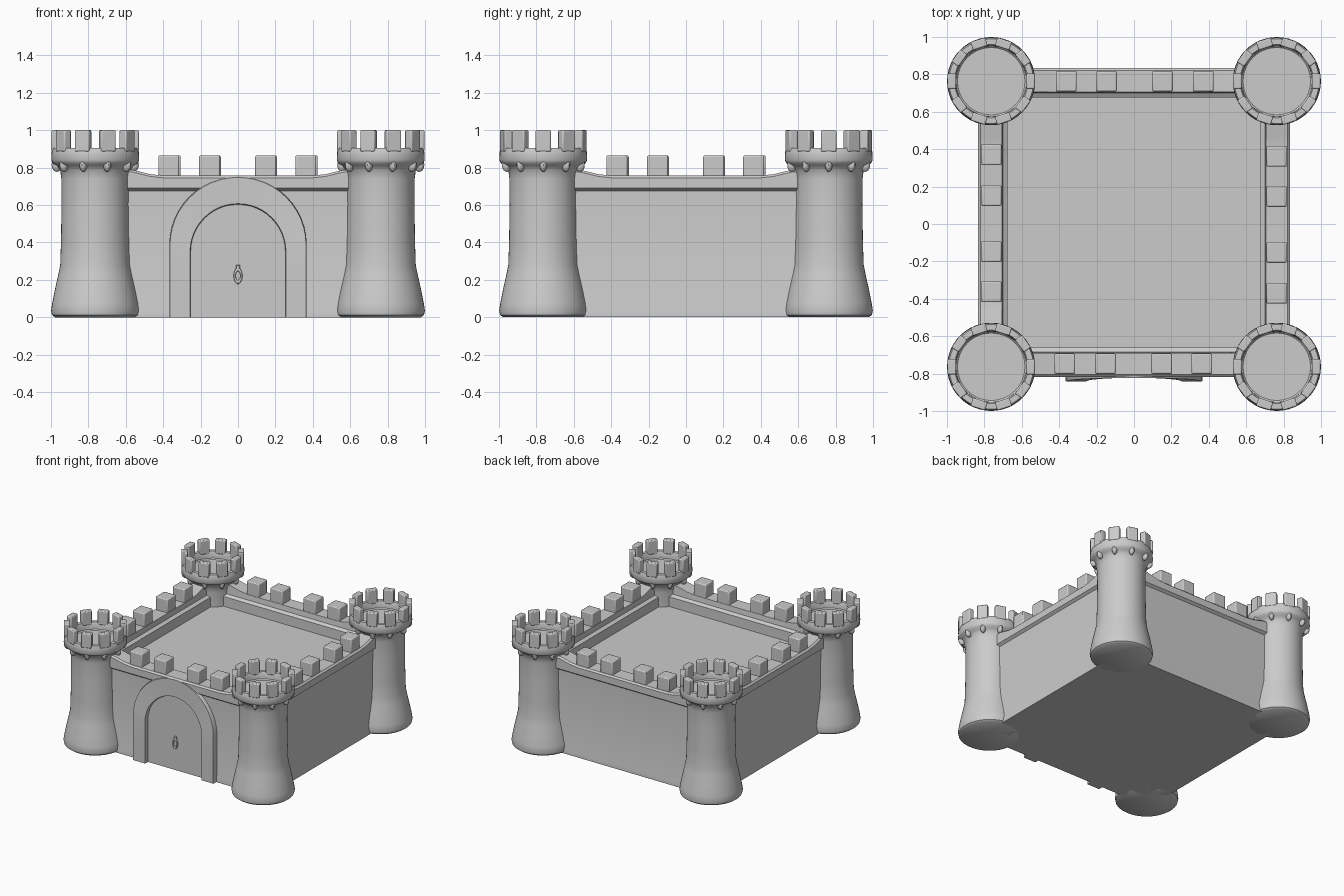
import bpy, bmesh
from math import sin, cos, pi, radians
from mathutils import Matrix, Vector

if "Cube" in bpy.data.objects:
    bpy.data.objects.remove(bpy.data.objects["Cube"])


def finish(name, bm, smooth=True, bevel=0):
    bmesh.ops.recalc_face_normals(bm, faces=bm.faces)
    me = bpy.data.meshes.new(name)
    bm.to_mesh(me)
    bm.free()
    ob = bpy.data.objects.new(name, me)
    bpy.context.collection.objects.link(ob)
    if bevel:
        m = ob.modifiers.new("soft_edges", 'BEVEL')
        m.width, m.segments = bevel, 2
    if smooth:
        bpy.ops.object.select_all(action='DESELECT')
        ob.select_set(True)
        bpy.context.view_layer.objects.active = ob
        bpy.ops.object.shade_smooth_by_angle(angle=radians(40))
    return ob


def add_box(bm, size, mat):
    bmesh.ops.create_cube(bm, size=1, matrix=mat @ Matrix.Diagonal((*size, 1)))


def loft(bm, rings, cap=True):
    """Skin consecutive closed rings of points."""
    rows = [[bm.verts.new(p) for p in r] for r in rings]
    n = len(rows[0])
    for a, b in zip(rows, rows[1:]):
        for i in range(n):
            j = (i + 1) % n
            bm.faces.new((a[i], a[j], b[j], b[i]))
    if cap:
        bm.faces.new(rows[0])
        bm.faces.new(rows[-1])


# Round towers: flared foot, shaft, overhanging hollow crown
TOWER = [(.215, 0), (.231, .012), (.236, .035), (.23, .075), (.215, .15), (.197, .23),
         (.187, .28), (.183, .4), (.18, .6), (.181, .74), (.187, .785), (.205, .81),
         (.226, .822), (.235, .84), (.233, .885), (.226, .905), (.196, .905),
         (.19, .895), (.188, .85), (.18, .842)]
for sx, sy, label in ((-1, -1, "front_left"), (1, -1, "front_right"),
                      (-1, 1, "back_left"), (1, 1, "back_right")):
    c = Vector((sx * .763, sy * .763, 0))
    bm = bmesh.new()
    loft(bm, [[c + Vector((r * cos(2 * pi * k / 48), r * sin(2 * pi * k / 48), z))
               for k in range(48)] for r, z in TOWER])
    finish(label + "_tower", bm)

    # Crown battlements and the small corbels hanging under the crown
    teeth, corbels = bmesh.new(), bmesh.new()
    for k in range(10):
        turn = Matrix.Translation(c) @ Matrix.Rotation(k * pi / 5, 4, 'Z')
        add_box(teeth, (.046, .082, .115), turn @ Matrix.Translation((.21, 0, .9425)))
        bmesh.ops.create_uvsphere(
            corbels, u_segments=12, v_segments=8, radius=1,
            matrix=turn @ Matrix.Translation((.205, 0, .815)) @ Matrix.Diagonal((.028, .02, .038, 1)))
    finish(label + "_tower_battlements", teeth, bevel=.007)
    finish(label + "_tower_corbels", corbels)

# Curtain walls: one cross-section (outward distance, height), parapet rising at the ends
WALL = [(.66, 0), (.675, .60), (.675, .70), (.70, .715), (.705, .757), (.82, .757),
        (.833, .745), (.833, .69), (.812, .675), (.81, .07), (.82, .03), (.82, 0)]
STATIONS = [(-.66, .035), (-.56, .03), (-.47, .008), (-.4, 0),
            (.4, 0), (.47, .008), (.56, .03), (.66, .035)]
for side, angle, shift in (("front", 0, -.015), ("right", 90, 0),
                           ("back", 180, 0), ("left", 270, 0)):
    rot = Matrix.Rotation(radians(angle), 4, 'Z')
    bm = bmesh.new()
    loft(bm, [[rot @ Vector((t, -(d + shift), z + (lift if z > .74 else 0)))
               for d, z in WALL] for t, lift in STATIONS])
    finish(side + "_wall", bm)
    bm = bmesh.new()
    for t in (-.37, -.152, .148, .362):
        add_box(bm, (.112, .108, .13), rot @ Matrix.Translation((t, -(.762 + shift), .8)))
    finish(side + "_wall_battlements", bm, bevel=.008)

# Solid courtyard deck filling the castle down to the ground
bm = bmesh.new()
add_box(bm, (1.4, 1.4, .62), Matrix.Translation((0, 0, .31)))
finish("courtyard_deck", bm, smooth=False)


# Gate arch: legs and half-round head
def arch_path(r, spring):
    pts = [(r, 0), (r, spring * .5)]
    pts += [(r * cos(pi * k / 24), spring + r * sin(pi * k / 24)) for k in range(25)]
    return pts + [(-r, spring * .5), (-r, 0)]


outer, inner = arch_path(.367, .385), arch_path(.253, .35)
rings = []
for (xo, zo), (xi, zi) in zip(outer, inner):
    front = -.842 + .02 * max(0, (zo - .385) / .367)   # head leans back slightly
    rings.append([Vector((xo, -.74, zo)), Vector((xo, front + .012, zo)),
                  Vector((xo * .97 + xi * .03, front, zo * .97 + zi * .03)),
                  Vector((xi * .97 + xo * .03, front, zi * .97 + zo * .03)),
                  Vector((xi, front + .012, zi)), Vector((xi, -.74, zi))])
bm = bmesh.new()
loft(bm, rings)
finish("gate_arch", bm)

# Door panel inside the arch
bm = bmesh.new()
loft(bm, [[Vector((x, y, z)) for x, z in arch_path(.256, .35)] for y in (-.75, -.806)])
finish("gate_door", bm)

# Door handle: small mount with a hanging ring
bm = bmesh.new()
add_box(bm, (.022, .02, .035), Matrix.Translation((0, -.81, .262)))
finish("handle_mount", bm, bevel=.004)
bpy.ops.mesh.primitive_torus_add(major_radius=.02, minor_radius=.006, major_segments=20,
                                 minor_segments=8, location=(0, -.815, .222),
                                 rotation=(pi / 2, 0, 0))
ring = bpy.context.object
ring.name = "handle_ring"
ring.scale = (.9, 1.7, 1)
bpy.ops.object.shade_smooth()
